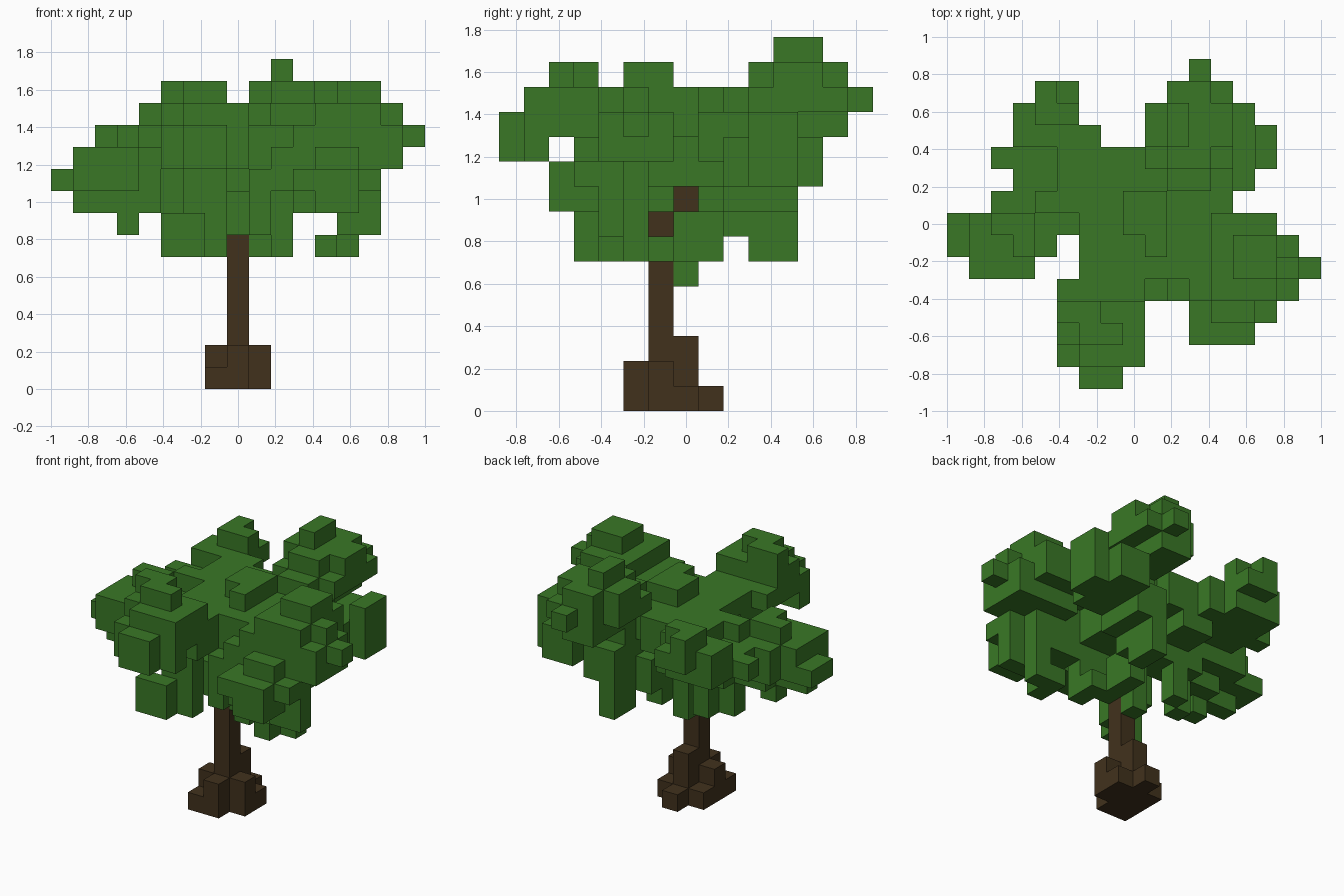
import bpy
import bmesh
from mathutils import Vector

CELL = 2 / 17                      # edge of one cube
ORIGIN = Vector((-1, -7.5 * CELL, 0))

if "Cube" in bpy.data.objects:
    bpy.data.objects.remove(bpy.data.objects["Cube"], do_unlink=True)


def make_material(name, colour):
    material = bpy.data.materials.new(name)
    material.diffuse_color = (*colour, 1)
    material.use_nodes = True
    shader = next(n for n in material.node_tree.nodes if n.type == 'BSDF_PRINCIPLED')
    shader.inputs["Base Color"].default_value = (*colour, 1)
    shader.inputs["Roughness"].default_value = 0.9
    return material


bark = make_material("bark brown", (0.053, 0.031, 0.012))
leaf = make_material("leaf green", (0.041, 0.187, 0.019))

parts = []        # name, material and cells of every part
occupied = set()  # all cells used so far


def add_part(name, material, boxes):
    """Collect cubes from boxes given as first and last cell along x, y and z."""
    cells = set()
    for xa, xb, ya, yb, za, zb in boxes:
        cells |= {(x, y, z)
                  for x in range(xa, xb + 1)
                  for y in range(ya, yb + 1)
                  for z in range(za, zb + 1)}
    cells -= occupied
    occupied.update(cells)
    parts.append((name, material, cells))


def build_part(name, material, cells):
    """Make the outer skin of the cubes, leaving out faces that touch others."""
    bm = bmesh.new()
    for cell in sorted(cells):
        for axis in range(3):
            for side in (0, 1):
                neighbour = list(cell)
                neighbour[axis] += 2 * side - 1
                if tuple(neighbour) in occupied:
                    continue
                corner = Vector(cell)
                corner[axis] += side
                u, v = Vector(), Vector()
                u[(axis + 1) % 3] = 1
                v[(axis + 2) % 3] = 1
                ring = [corner, corner + u, corner + u + v, corner + v]
                if not side:
                    ring.reverse()
                bm.faces.new([bm.verts.new(ORIGIN + p * CELL) for p in ring])
    bmesh.ops.remove_doubles(bm, verts=bm.verts, dist=CELL / 100)
    mesh = bpy.data.meshes.new(name)
    bm.to_mesh(mesh)
    bm.free()
    mesh.materials.append(material)
    bpy.context.collection.objects.link(bpy.data.objects.new(name, mesh))


# Trunk, leaning back where it enters the crown
add_part("trunk", bark, [
    (8, 8, 6, 6, 0, 7),
    (8, 8, 7, 7, 8, 9),
])

# Roots stepping down around the trunk
add_part("roots", bark, [
    (8, 8, 5, 5, 0, 1),
    (7, 7, 5, 7, 0, 0),
    (7, 7, 6, 6, 1, 1),
    (9, 9, 6, 7, 0, 0),
    (9, 9, 6, 6, 1, 1),
    (8, 8, 7, 7, 0, 2),
    (8, 8, 8, 8, 0, 0),
])

# Middle of the crown, thin where it spreads to the clumps
add_part("crown_core", leaf, [
    (7, 10, 6, 8, 9, 10),
    (9, 10, 5, 5, 9, 11),
    (6, 11, 6, 9, 11, 11),
    (6, 8, 4, 5, 10, 11),
    (6, 7, 9, 10, 9, 11),
    (8, 8, 9, 10, 10, 11),
    (9, 12, 8, 9, 10, 11),
    (10, 11, 10, 10, 10, 11),
    (5, 5, 8, 10, 10, 11),
    (4, 4, 8, 8, 11, 11),
    (8, 9, 7, 8, 12, 12),
    (9, 9, 6, 6, 12, 12),
])

# Loose leaves under the crown, around the trunk
add_part("crown_skirt", leaf, [
    (5, 6, 3, 3, 6, 7),
    (6, 7, 4, 5, 7, 8),
    (7, 7, 4, 4, 6, 6),
    (8, 8, 5, 5, 7, 8),
    (9, 10, 5, 5, 7, 8),
    (9, 9, 4, 4, 7, 8),
    (9, 10, 6, 6, 6, 6),
    (10, 10, 5, 5, 6, 6),
    (8, 8, 7, 7, 5, 7),
    (9, 9, 7, 8, 6, 7),
    (5, 5, 7, 7, 6, 7),
    (6, 6, 8, 8, 6, 7),
    (5, 7, 7, 8, 8, 8),
])

# Front clump
add_part("front_clump", leaf, [
    (6, 7, 0, 0, 10, 11),
    (5, 8, 1, 1, 10, 11),
    (6, 8, 1, 1, 12, 12),
    (5, 8, 2, 4, 11, 11),
    (5, 8, 2, 3, 12, 12),
    (5, 6, 3, 3, 13, 13),
    (6, 7, 2, 2, 13, 13),
    (6, 8, 3, 4, 10, 10),
    (6, 7, 4, 4, 9, 9),
])

# Upper clump at the front on the +x side
add_part("front_left_clump", leaf, [
    (12, 14, 4, 6, 10, 10),
    (11, 15, 4, 6, 11, 11),
    (11, 14, 7, 7, 11, 11),
    (12, 14, 4, 7, 12, 12),
    (13, 14, 5, 6, 13, 13),
    (15, 15, 4, 6, 10, 10),
    (15, 15, 5, 5, 12, 12),
    (16, 16, 5, 5, 11, 11),
])

# Lower clump in front of it
add_part("front_left_low_clump", leaf, [
    (11, 13, 2, 2, 9, 9),
    (12, 13, 2, 2, 8, 8),
    (11, 13, 3, 5, 8, 9),
    (14, 14, 3, 4, 9, 9),
    (12, 13, 3, 3, 10, 10),
    (10, 11, 4, 5, 9, 10),
    (9, 9, 4, 4, 9, 9),
    (13, 14, 4, 4, 7, 8),
    (13, 13, 5, 5, 7, 7),
    (12, 13, 5, 5, 6, 6),
    (12, 12, 4, 4, 6, 6),
])

# Low clump on the -x side
add_part("right_clump", leaf, [
    (0, 0, 6, 7, 9, 9),
    (1, 2, 6, 6, 8, 8),
    (3, 3, 6, 7, 8, 8),
    (1, 3, 5, 7, 9, 10),
    (2, 4, 8, 8, 9, 10),
    (3, 3, 6, 6, 7, 7),
    (4, 4, 6, 7, 8, 10),
    (5, 6, 7, 8, 9, 10),
    (2, 2, 7, 7, 11, 11),
    (3, 3, 6, 7, 11, 11),
])

# Clump at the back on the -x side
add_part("back_right_clump", leaf, [
    (2, 4, 10, 10, 10, 10),
    (3, 4, 9, 9, 10, 10),
    (3, 5, 11, 12, 10, 11),
    (4, 5, 13, 13, 11, 11),
    (4, 4, 12, 13, 12, 12),
    (5, 5, 12, 12, 12, 12),
    (6, 6, 11, 11, 10, 11),
])

# Lower tier at the back on the +x side
add_part("back_left_low_clump", leaf, [
    (10, 10, 10, 11, 6, 7),
    (9, 10, 9, 9, 7, 8),
    (10, 11, 9, 11, 8, 9),
    (12, 13, 9, 12, 9, 10),
    (14, 14, 10, 11, 9, 11),
])

# Highest tier at the back on the +x side
add_part("back_left_top_clump", leaf, [
    (10, 11, 11, 13, 11, 11),
    (9, 9, 11, 12, 12, 13),
    (10, 12, 10, 13, 12, 12),
    (9, 9, 10, 10, 12, 12),
    (10, 12, 11, 12, 13, 13),
    (10, 11, 10, 13, 13, 13),
    (10, 11, 9, 9, 12, 12),
    (11, 11, 14, 14, 12, 12),
    (10, 10, 11, 12, 14, 14),
])

for part in parts:
    build_part(*part)
